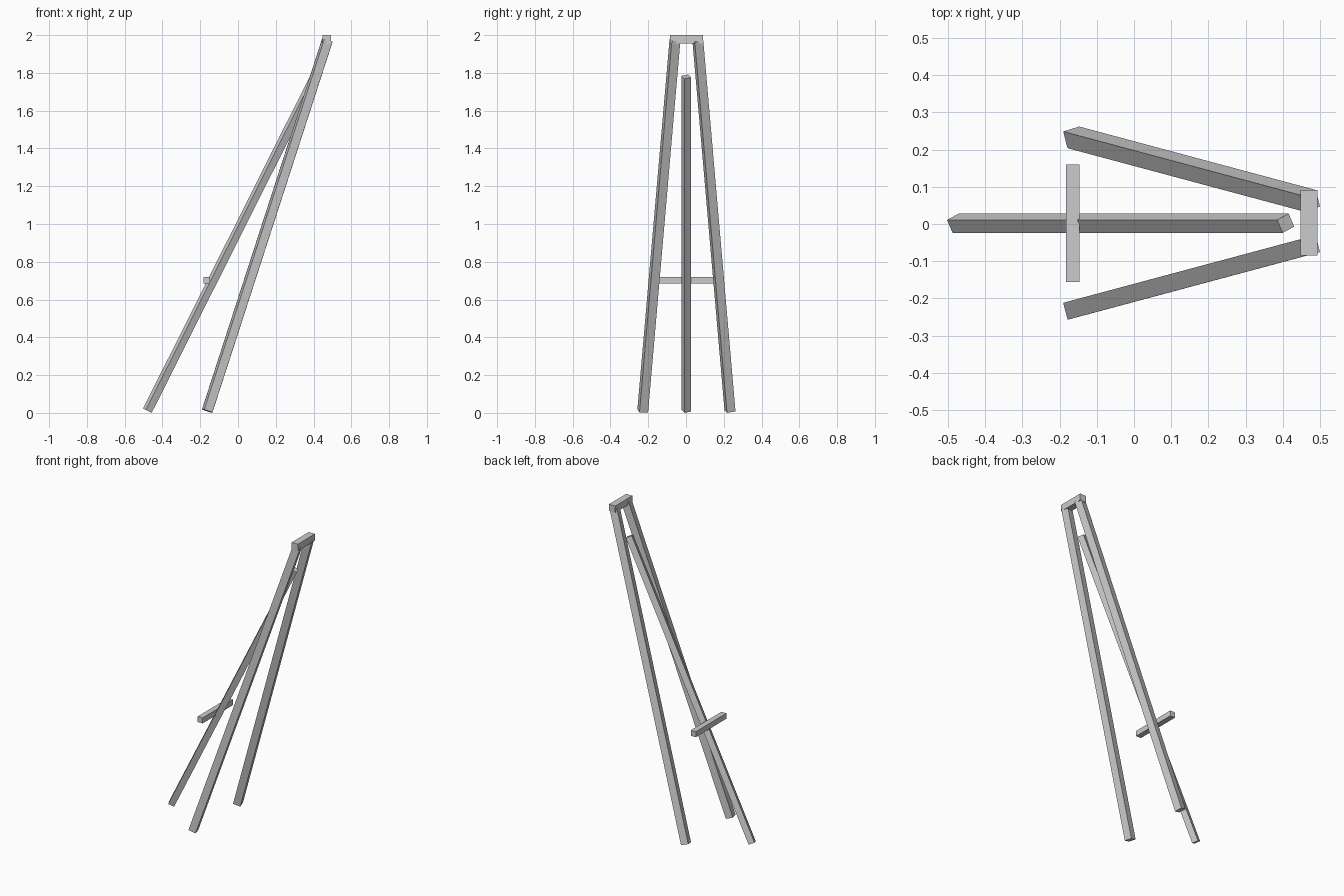
import bpy
from mathutils import Vector, Matrix

if "Cube" in bpy.data.objects:
    bpy.data.objects.remove(bpy.data.objects["Cube"])


def box(name, center, size, rot=None):
    """Box of the given size, optionally turned by a 3x3 rotation."""
    bpy.ops.mesh.primitive_cube_add(size=1)
    ob = bpy.context.object
    ob.name = name
    r = (rot or Matrix.Identity(3)).to_4x4()
    ob.data.transform(Matrix.Translation(center) @ r @ Matrix.Diagonal((*size, 1)))
    return ob


def beam(name, start, end, width, side):
    """Square beam from start to end; side sets its twist about its length."""
    a, b = Vector(start), Vector(end)
    d = (b - a).normalized()
    u = Vector(side)
    u = (u - d * u.dot(d)).normalized()
    rot = Matrix((u.cross(d), u, d)).transposed()
    return box(name, (a + b) / 2, (width, width, (b - a).length), rot)


MID = 0.002  # y of the centre line

# Pair of splayed legs
for name, s, side in (("leg_left", 1, (-0.012, 0.047, 0.008)),
                      ("leg_right", -1, (-0.255, 0.967, 0.0))):
    beam(name, (-0.163, MID + s * 0.231, 0.0105),
         (0.473, MID + s * 0.0605, 1.973), 0.047, side)

# Single prop leg
beam("prop_leg", (-0.48, MID, 0.0115), (0.408, MID, 1.78), 0.0385,
     (-0.015, 0.035, 0.0075))

# Top cap joining the pair
box("top_cap", (0.4705, 0.003, 1.978), (0.045, 0.176, 0.044))

# Ledge bar across the prop leg
box("ledge_bar", (-0.165, 0.0025, 0.702), (0.036, 0.316, 0.036))
